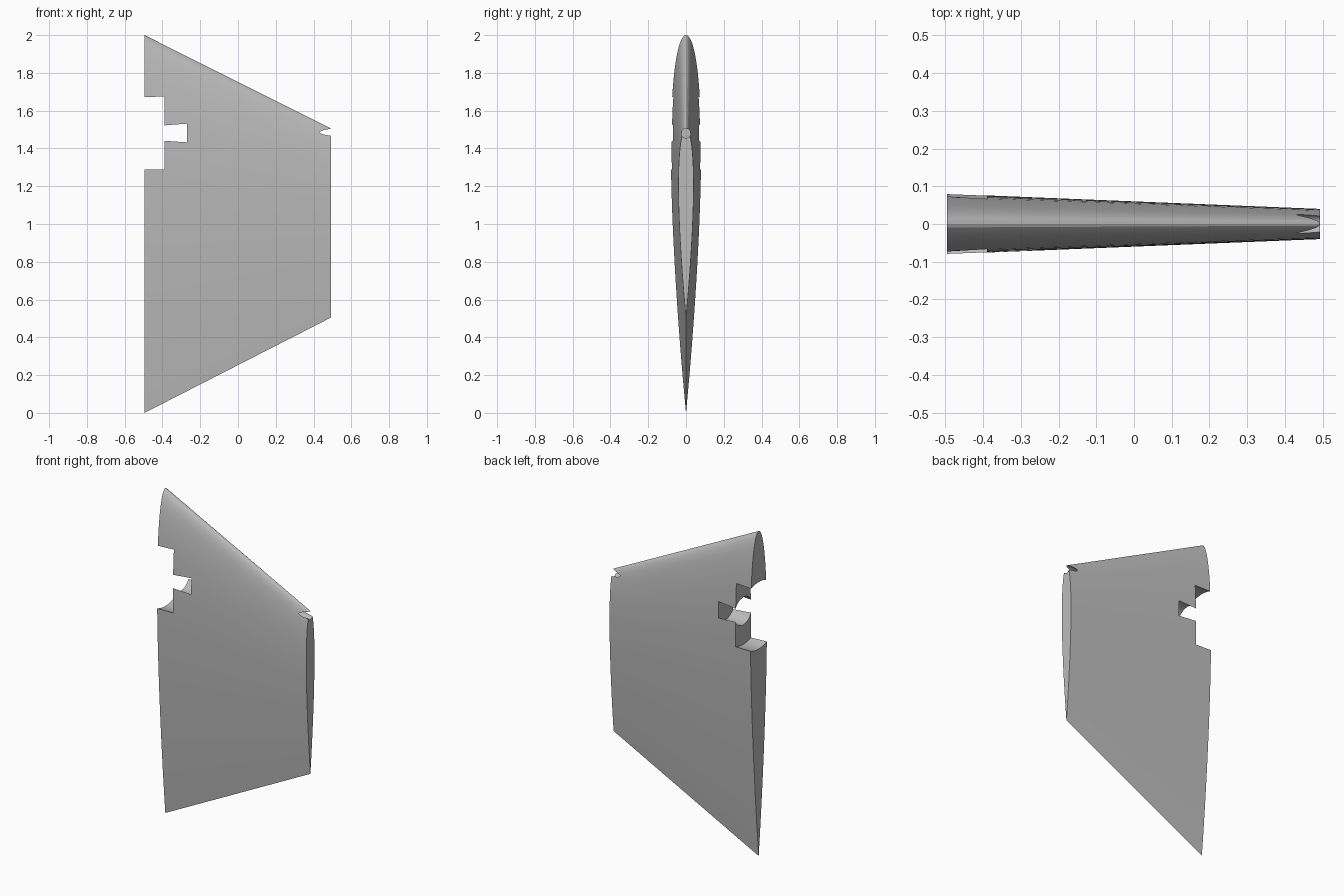
import bpy, bmesh, math
from mathutils import Matrix

cube = bpy.data.objects.get("Cube")
if cube:
    bpy.data.objects.remove(cube, do_unlink=True)

grey = bpy.data.materials.new("plain grey")
grey.use_nodes = True
GREY = (0.5, 0.5, 0.5, 1)
grey.diffuse_color = GREY
grey.node_tree.nodes["Principled BSDF"].inputs["Base Color"].default_value = GREY

STEPS = 40
SHAFT_Z = 1.48


def make_object(name, bm):
    bmesh.ops.recalc_face_normals(bm, faces=bm.faces)
    mesh = bpy.data.meshes.new(name)
    bm.to_mesh(mesh)
    bm.free()
    mesh.materials.append(grey)
    obj = bpy.data.objects.new(name, mesh)
    bpy.context.collection.objects.link(obj)
    return obj


def half_thickness(t):
    """Symmetric foil, eight percent thick, with a closed trailing edge."""
    return 0.4 * (0.2969 * math.sqrt(t) - 0.126 * t - 0.3516 * t**2
                  + 0.2843 * t**3 - 0.1036 * t**4)


def section(bm, x, lead, chord):
    """One closed foil outline, nose up."""
    loop = []
    for i in range(2 * STEPS):
        t = (1 - math.cos(math.pi * i / STEPS)) / 2
        side = 1 if i < STEPS else -1
        y = 0 if i in (0, STEPS) else side * half_thickness(t) * chord
        loop.append(bm.verts.new((x, y, lead - t * chord)))
    return loop


# Tapered fin lofted from root to tip
bm = bmesh.new()
root = section(bm, -0.495, 2.0, 2.0)
tip = section(bm, 0.493, 1.505, 1.0)
for i in range(2 * STEPS):
    j = (i + 1) % (2 * STEPS)
    bm.faces.new((root[i], root[j], tip[j], tip[i]))
bm.faces.new(root)
bm.faces.new(tip)
fin = make_object("rudder_fin", bm)


# Round bores along the hinge axis: wide hub, shaft socket, tip pin hole
def bore(name, x0, x1, radius):
    bm = bmesh.new()
    place = Matrix.Translation(((x0 + x1) / 2, 0, SHAFT_Z)) @ Matrix.Rotation(math.pi / 2, 4, 'Y')
    bmesh.ops.create_cone(bm, cap_ends=True, segments=64, radius1=radius,
                          radius2=radius, depth=x1 - x0, matrix=place)
    cutter = make_object(name, bm)
    cutter.hide_render = True
    mod = fin.modifiers.new(name, 'BOOLEAN')
    mod.operation = 'DIFFERENCE'
    mod.solver = 'EXACT'
    mod.object = cutter
    return cutter


cutters = [bore("hub_cutter", -0.7, -0.39, 0.206),
           bore("shaft_cutter", -0.6, -0.27, 0.085),
           bore("pin_cutter", 0.40, 0.6, 0.025)]

# Bake the cuts, then smooth the skin while keeping cut edges crisp
graph = bpy.context.evaluated_depsgraph_get()
cut_mesh = bpy.data.meshes.new_from_object(fin.evaluated_get(graph))
fin.modifiers.clear()
fin.data = cut_mesh
for cutter in cutters:
    bpy.data.objects.remove(cutter, do_unlink=True)
cut_mesh.materials.clear()
cut_mesh.materials.append(grey)
for poly in cut_mesh.polygons:
    poly.material_index = 0

bpy.ops.object.select_all(action='DESELECT')
fin.select_set(True)
bpy.context.view_layer.objects.active = fin
bpy.ops.object.shade_smooth_by_angle(angle=math.radians(25))
